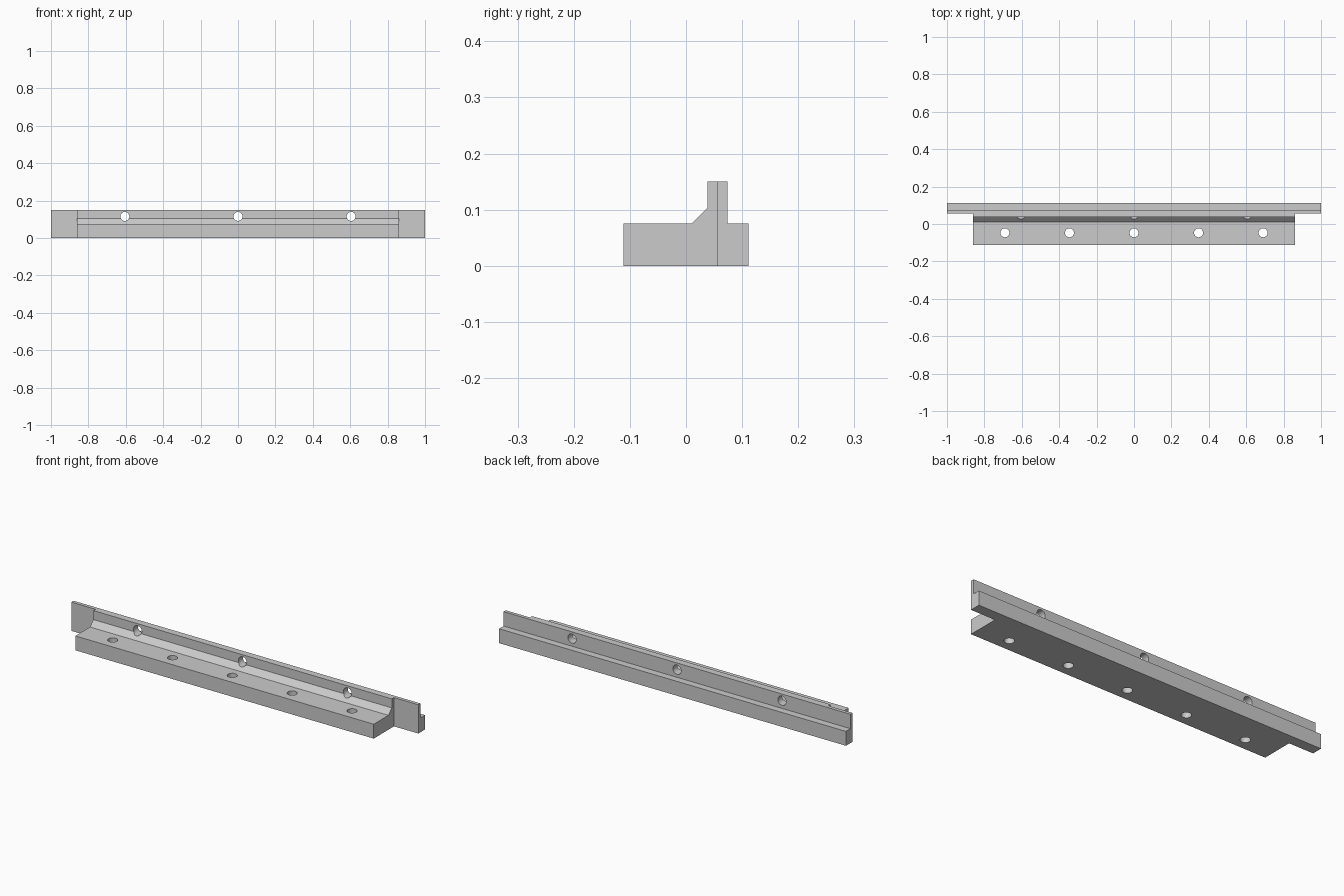
import bpy
import bmesh
import math

default = bpy.data.objects.get("Cube")
if default:
    bpy.data.objects.remove(default, do_unlink=True)

grey = bpy.data.materials.new("plain grey")
grey.use_nodes = True
colour = (0.6, 0.6, 0.6, 1)
grey.diffuse_color = colour
grey.node_tree.nodes["Principled BSDF"].inputs["Base Color"].default_value = colour

BODY, END = 0.86, 1.0           # half lengths of the body and the end tongues
FRONT, TONGUE, BACK = -0.111, 0.056, 0.111
LEDGE, TOP = 0.075, 0.15
FIN_FRONT, FIN_BACK = 0.038, 0.074
HOLE = 0.024


def finish(name, bm):
    bmesh.ops.recalc_face_normals(bm, faces=bm.faces)
    mesh = bpy.data.meshes.new(name)
    bm.to_mesh(mesh)
    bm.free()
    obj = bpy.data.objects.new(name, mesh)
    bpy.context.collection.objects.link(obj)
    mesh.materials.append(grey)
    return obj


# Rail: stepped cross-section extruded along x
profile = [(FRONT, 0), (FRONT, LEDGE), (0.01, LEDGE), (FIN_FRONT, 0.103),
           (FIN_FRONT, TOP), (FIN_BACK, TOP), (FIN_BACK, LEDGE),
           (BACK, LEDGE), (BACK, 0)]
bm = bmesh.new()
face = bm.faces.new([bm.verts.new((-END, y, z)) for y, z in profile])
extruded = bmesh.ops.extrude_face_region(bm, geom=[face])
moved = [v for v in extruded["geom"] if isinstance(v, bmesh.types.BMVert)]
bmesh.ops.translate(bm, verts=moved, vec=(2 * END, 0, 0))
rail = finish("slotted_rail", bm)


def cut(cutter):
    cutter.hide_render = True
    cutter.hide_set(True)
    mod = rail.modifiers.new(cutter.name, "BOOLEAN")
    mod.operation = "DIFFERENCE"
    mod.solver = "EXACT"
    mod.object = cutter
    bpy.context.view_layer.objects.active = rail
    bpy.ops.object.modifier_apply(modifier=mod.name)
    bpy.data.objects.remove(cutter, do_unlink=True)


# Notches that leave thin tongues at both ends
for side, name in ((-1, "right_notch"), (1, "left_notch")):
    bm = bmesh.new()
    bmesh.ops.create_cube(bm, size=1)
    for v in bm.verts:
        v.co.x = side * (BODY if v.co.x < 0 else END + 0.1)
        v.co.y = FRONT - 0.1 if v.co.y < 0 else TONGUE
        v.co.z = -0.1 if v.co.z < 0 else TOP + 0.1
    cut(finish(name, bm))


def drill(name, location, tilt):
    bm = bmesh.new()
    bmesh.ops.create_cone(bm, cap_ends=True, segments=32,
                          radius1=HOLE, radius2=HOLE, depth=0.4)
    for v in bm.verts:
        if tilt:
            v.co.y, v.co.z = -v.co.z, v.co.y
        v.co.x += location[0]
        v.co.y += location[1]
        v.co.z += location[2]
    cut(finish(name, bm))


# Five upright holes in the base, three level holes through the fin
for i in range(-2, 3):
    drill("base_hole", (i * 0.345, -0.047, 0.05), False)
for i in range(-1, 2):
    drill("fin_hole", (i * 0.605, 0, 0.115), True)

bpy.context.view_layer.objects.active = rail
rail.select_set(True)
bpy.ops.object.shade_smooth_by_angle(angle=math.radians(30))
